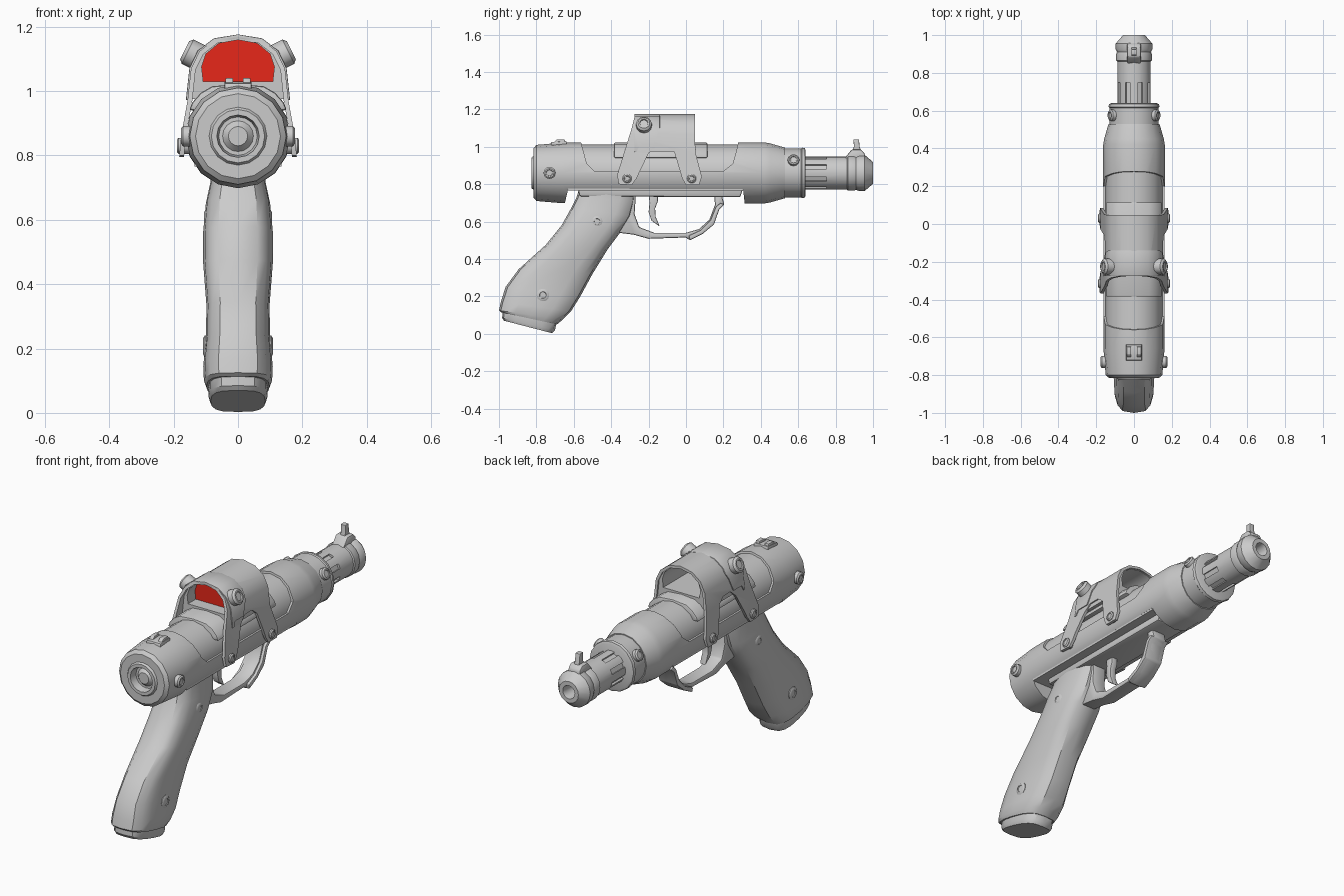
import bpy, bmesh
from math import cos, sin, pi, copysign
from mathutils import Vector, Matrix

if "Cube" in bpy.data.objects:
    bpy.data.objects.remove(bpy.data.objects["Cube"])

CZ = 0.86  # height of the barrel axis


def finish(name, bm, bevel=0):
    bmesh.ops.remove_doubles(bm, verts=bm.verts, dist=1e-5)
    bmesh.ops.recalc_face_normals(bm, faces=bm.faces)
    me = bpy.data.meshes.new(name)
    bm.to_mesh(me)
    bm.free()
    ob = bpy.data.objects.new(name, me)
    bpy.context.collection.objects.link(ob)
    if bevel:
        m = ob.modifiers.new("bevel", 'BEVEL')
        m.width, m.segments, m.limit_method = bevel, 2, 'ANGLE'
        bake(ob)
    return ob


def bake(ob):
    dg = bpy.context.evaluated_depsgraph_get()
    dg.update()
    me = bpy.data.meshes.new_from_object(ob.evaluated_get(dg))
    ob.modifiers.clear()
    ob.data = me


def boolean(ob, cutter, op='DIFFERENCE'):
    m = ob.modifiers.new("cut", 'BOOLEAN')
    m.operation, m.object, m.solver = op, cutter, 'EXACT'
    bake(ob)
    bpy.data.objects.remove(cutter)


def loft(name, rings, bevel=0):
    bm = bmesh.new()
    vs = [[bm.verts.new(p) for p in r] for r in rings]
    n = len(vs[0])
    for a, b in zip(vs, vs[1:]):
        for i in range(n):
            bm.faces.new((a[i], a[(i + 1) % n], b[(i + 1) % n], b[i]))
    bm.faces.new(vs[0])
    bm.faces.new(vs[-1])
    return finish(name, bm, bevel)


def prism(name, pts, a, b, axis='X', bevel=0):
    """Outline in (y, z) pushed along x, or in (x, z) pushed along y."""
    place = (lambda t: [(t, p, q) for p, q in pts]) if axis == 'X' else (lambda t: [(p, t, q) for p, q in pts])
    return loft(name, [place(a), place(b)], bevel)


def revolve(name, prof, n=16, origin=(0, 0, CZ), direction=(0, 1, 0)):
    """Profile of (distance along axis, radius)."""
    bm = bmesh.new()
    vs = [bm.verts.new((0, y, r)) for y, r in prof]
    es = [bm.edges.new(e) for e in zip(vs, vs[1:])]
    bmesh.ops.spin(bm, geom=vs + es, axis=(0, 1, 0), cent=(0, 0, 0), angle=2 * pi, steps=n)
    bmesh.ops.remove_doubles(bm, verts=bm.verts, dist=1e-5)
    q = Vector(direction).to_track_quat('Y', 'Z').to_matrix().to_4x4()
    bm.transform(Matrix.Translation(origin) @ q)
    return finish(name, bm)


def arch(half):
    return half + [(-x, z) for x, z in reversed(half) if x > 0]


def bolts(name, x, y, z, r, h, tilt=0.0):
    for s, side in ((1, "right"), (-1, "left")):
        prof = [(-0.03, 0), (-0.03, r), (h * .7, r), (h, r * .75), (h, r * .55), (h * .8, r * .5), (h * .8, 0)]
        revolve(f"{name}_{side}", prof, 12, (s * x, y, z), (s, 0, tilt))


# receiver tube with recessed rear button and front collar
body = revolve("receiver", [
    (-.805, 0), (-.805, .03), (-.785, .048), (-.785, .06), (-.825, .066), (-.825, .083), (-.815, .09),
    (-.815, .132), (-.80, .15), (-.66, .162), (.42, .163), (.45, .158), (.53, .135), (.53, .13),
    (.615, .13), (.62, .135), (.635, .132), (.64, .12), (.64, 0)])
boolean(body, prism("cut_panel", [(-.58, 1.1), (-.555, 1.0), (-.53, .91), (-.49, .87), (.2, .87),
                                  (.25, .91), (.275, 1.0), (.29, 1.1)], -.3, .3))
underside = [(-.67, .6), (-.63, .775), (.305, .775), (.325, .6)]
boolean(body, prism("cut_underside", underside, -.3, .3))
core = revolve("receiver_core", [(-.62, 0), (-.62, .152), (.4, .152), (.4, 0)])
boolean(core, prism("cut_underside", underside, -.3, .3))

# lower frame below the receiver
prism("lower_rail", [(-.63, .765), (.305, .765), (.305, .785), (-.63, .785)], -.135, .135)
prism("lower_frame", [(-.58, .79), (-.57, .735), (.29, .73), (.31, .79)], -.085, .085, bevel=.01)

# barrel with slots
barrel = revolve("barrel", [
    (.6, 0), (.6, .088), (.86, .088), (.865, .094), (.9, .094), (.91, .09), (.925, .097), (.955, .097),
    (1.0, .058), (1.0, .036), (.985, .033), (.9, .033), (.9, 0)])
bm = bmesh.new()
for i in range(8):
    m = Matrix.Translation((0, .69, CZ)) @ Matrix.Rotation((i + .5) * pi / 4, 4, 'Y') @ Matrix.Translation((0, 0, .09))
    bmesh.ops.create_cube(bm, size=1, matrix=m @ Matrix.Diagonal((.026, .12, .03, 1)))
boolean(barrel, finish("cut_slots", bm))

# front and rear sights
prism("front_sight_base", [(.84, .93), (.865, .96), (.885, .985), (.935, .985), (.955, .965), (.96, .93)],
      -.036, .036, bevel=.008)
prism("front_sight_post", [(.885, .97), (.898, 1.0), (.895, 1.04), (.925, 1.04), (.928, 1.0), (.94, .97)],
      -.014, .014, bevel=.003)
prism("rear_sight_base", [(-.725, 1.0), (-.72, 1.025), (-.64, 1.03), (-.635, 1.0)], -.042, .042, bevel=.004)
for s in (-1, 1):
    prism("rear_sight_post", [(-.71, 1.02), (-.69, 1.04), (-.65, 1.04), (-.645, 1.02)],
          s * .027 - .012, s * .027 + .012, bevel=.003)

# saddle on top of the receiver
prism("saddle", arch([(.152, .94), (.142, .965), (.115, .995), (.08, 1.015), (0, 1.022)]), -.385, .115, 'Y', .008)

# scope housing, hollow from both ends with a web for the lens
housing = prism("scope_housing", arch([(.15, .975), (.138, 1.07), (.114, 1.12), (.066, 1.155), (0, 1.168)]),
                -.272, .04, 'Y')
opening = arch([(.108, 1.03), (.113, 1.075), (.1, 1.115), (.06, 1.148), (0, 1.159)])
boolean(housing, prism("cut_front", opening, -.18, .2, 'Y'))
boolean(housing, prism("cut_rear", opening, -.5, -.2, 'Y'))
lens = prism("lens", opening, -.206, -.199, 'Y')
red = bpy.data.materials.new("red_lens")
red.diffuse_color = (.8, .02, .01, 1)
red.use_nodes = True
red.node_tree.nodes["Principled BSDF"].inputs["Base Color"].default_value = red.diffuse_color
lens.data.materials.append(red)

# bracket strap over the housing, cut to a two-legged outline
outer = [(.184, .78), (.177, .86), (.157, .97), (.146, 1.07), (.12, 1.124), (.07, 1.162), (0, 1.176)]
inner = [(.169, .78), (.162, .86), (.142, .97), (.132, 1.065), (.108, 1.114), (.064, 1.149), (0, 1.162)]
strap = prism("bracket_strap", arch(outer) + arch(inner)[::-1], -.5, .3, 'Y')
boolean(strap, prism("strap_outline", [
    (-.27, 1.3), (-.275, 1.16), (-.29, 1.1), (-.368, .85), (-.36, .8), (-.29, .795), (-.265, .83),
    (-.2, .965), (-.16, 1.0), (-.1, 1.0), (-.062, .97), (-.02, .83), (0, .795), (.07, .795), (.085, .84),
    (.05, .97), (.045, 1.3)], -.3, .3), 'INTERSECT')
band = prism("bracket_band", arch([(x + .005, z + .002) if x else (x, z) for x, z in outer[2:]])
             + arch(inner[2:])[::-1], -.275, -.14, 'Y', .003)
boolean(band, prism("band_outline", [(-.3, .9), (-.25, 1.0), (-.18, 1.0), (-.14, 1.1), (-.14, 1.3), (-.3, 1.3)],
                    -.3, .3), 'INTERSECT')

# bolts
bolts("scope_bolt", .135, -.225, 1.112, .042, .034, .5)
bolts("strap_bolt_rear", .172, -.315, .83, .025, .018)
bolts("strap_bolt_front", .172, .03, .83, .025, .018)
bolts("rear_bolt", .155, -.73, .86, .032, .022)
bolts("collar_bolt", .11, .575, .925, .031, .022, .5)
bolts("grip_bolt_upper", .09, -.475, .6, .03, .016)
bolts("grip_bolt_lower", .092, -.765, .207, .034, .016)


def section(yb, zb, yf, zf, hw, n=16):
    """Rounded cross-section between a back point and a front point."""
    pts = []
    for i in range(n):
        c, s = cos(2 * pi * i / n), sin(2 * pi * i / n)
        u = (1 + copysign(abs(c) ** .75, c)) / 2
        pts.append((hw * copysign(abs(s) ** .6, s), yb + (yf - yb) * u, zb + (zf - zb) * u))
    return pts


# grip and its base cap
loft("grip", [section(*s) for s in (
    (-.57, .78, -.27, .76, .085), (-.585, .73, -.275, .71, .085), (-.615, .67, -.295, .63, .1),
    (-.665, .58, -.345, .55, .108), (-.75, .475, -.42, .45, .108), (-.895, .345, -.5, .32, .098),
    (-.965, .25, -.565, .2, .1), (-.99, .17, -.615, .12, .108), (-1.0, .125, -.66, .075, .106),
    (-.99, .115, -.69, .05, .098))])
loft("grip_cap", [section(*s) for s in (
    (-.98, .13, -.69, .07, .09), (-.983, .085, -.70, .02, .092), (-.973, .07, -.715, .003, .085))])

# trigger guard and trigger
prism("trigger_guard", [
    (-.36, .54), (-.28, .53), (-.2, .508), (0, .515), (.02, .5), (.09, .535), (.15, .585), (.178, .665),
    (.205, .69), (.19, .745), (.15, .745), (.155, .69), (.125, .61), (.07, .56), (0, .54), (-.17, .54),
    (-.25, .57), (-.275, .64), (-.268, .745), (-.37, .745)], -.04, .04, bevel=.008)
prism("guard_front_plate", [(.02, .5), (.09, .535), (.15, .585), (.178, .665), (.205, .69), (.185, .7),
                            (.16, .68), (.13, .605), (.08, .555), (.015, .525)], -.055, .055, bevel=.006)
prism("trigger", [(-.2, .75), (-.195, .7), (-.2, .65), (-.185, .605), (-.14, .573), (-.162, .625),
                  (-.165, .67), (-.15, .71), (-.15, .75)], -.018, .018, bevel=.005)

# smooth shading with sharp edges kept
for ob in bpy.context.collection.objects:
    ob.select_set(True)
    bpy.context.view_layer.objects.active = ob
bpy.ops.object.shade_smooth_by_angle(angle=.6)
